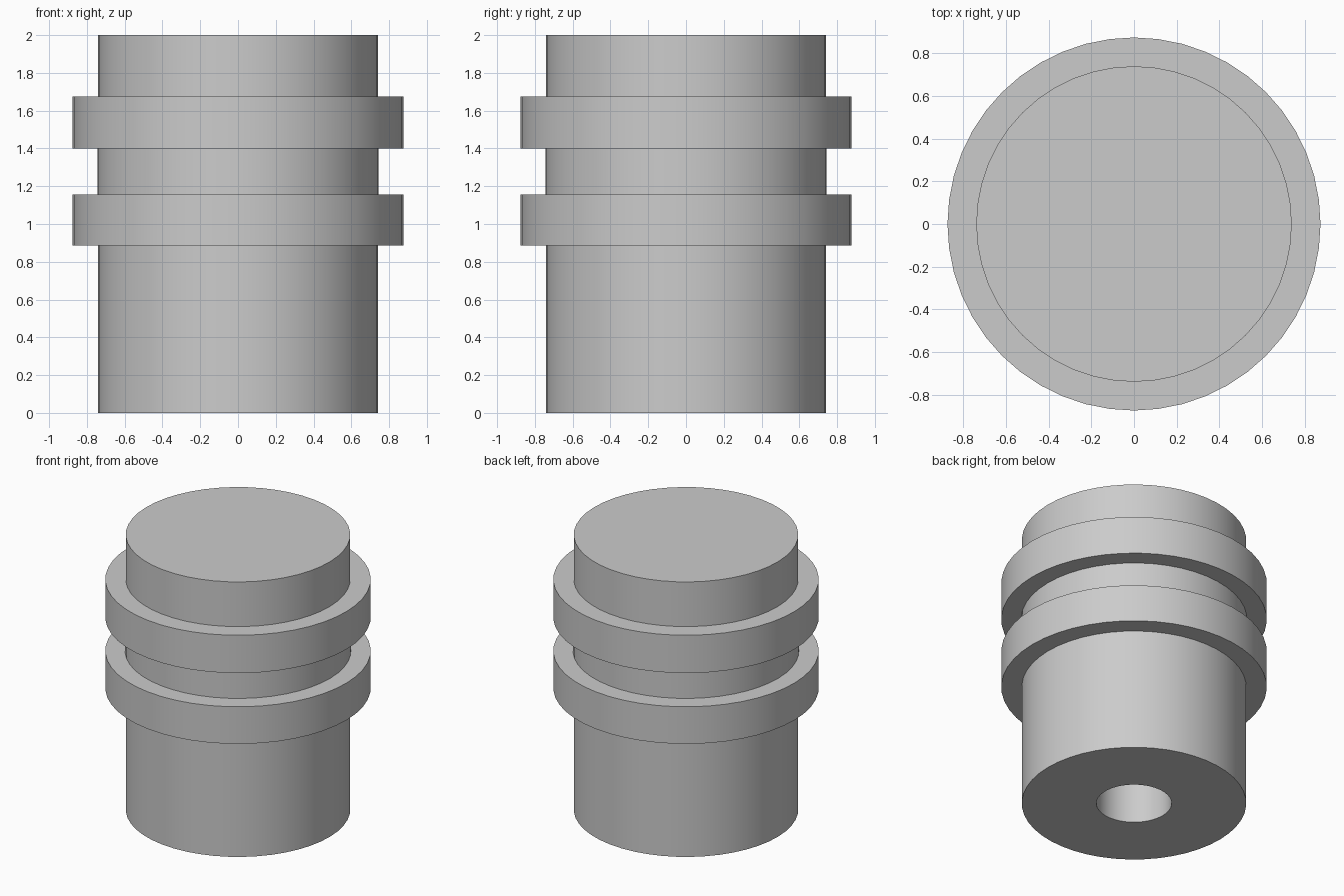
import bpy, bmesh, math

if "Cube" in bpy.data.objects:
    bpy.data.objects.remove(bpy.data.objects["Cube"])

SEGMENTS = 48

grey = bpy.data.materials.new("plain grey")
grey.diffuse_color = (0.6, 0.6, 0.6, 1)
grey.use_nodes = True
grey.node_tree.nodes["Principled BSDF"].inputs["Base Color"].default_value = grey.diffuse_color

# Lathe profile (radius, height): blind bore, body, two collars, cap
profile = [
    (0, 1.0), (0.248, 1.0), (0.248, 0),
    (0.74, 0), (0.74, 0.885),
    (0.875, 0.885), (0.875, 1.155),
    (0.745, 1.155), (0.745, 1.40),
    (0.875, 1.40), (0.875, 1.675),
    (0.74, 1.675), (0.74, 2.0), (0, 2.0),
]

bm = bmesh.new()
verts = [bm.verts.new((r, 0, z)) for r, z in profile]
edges = [bm.edges.new(pair) for pair in zip(verts, verts[1:])]
bmesh.ops.spin(bm, geom=verts + edges, cent=(0, 0, 0), axis=(0, 0, 1),
               angle=2 * math.pi, steps=SEGMENTS, use_duplicate=False)
bmesh.ops.remove_doubles(bm, verts=bm.verts[:], dist=0.0005)
bmesh.ops.recalc_face_normals(bm, faces=bm.faces[:])

mesh = bpy.data.meshes.new("collared_cylinder")
bm.to_mesh(mesh)
bm.free()
mesh.materials.append(grey)
body = bpy.data.objects.new("collared_cylinder", mesh)
bpy.context.collection.objects.link(body)

# Smooth round walls with crisp rims
bpy.context.view_layer.objects.active = body
body.select_set(True)
bpy.ops.object.shade_smooth_by_angle(angle=math.radians(30))
